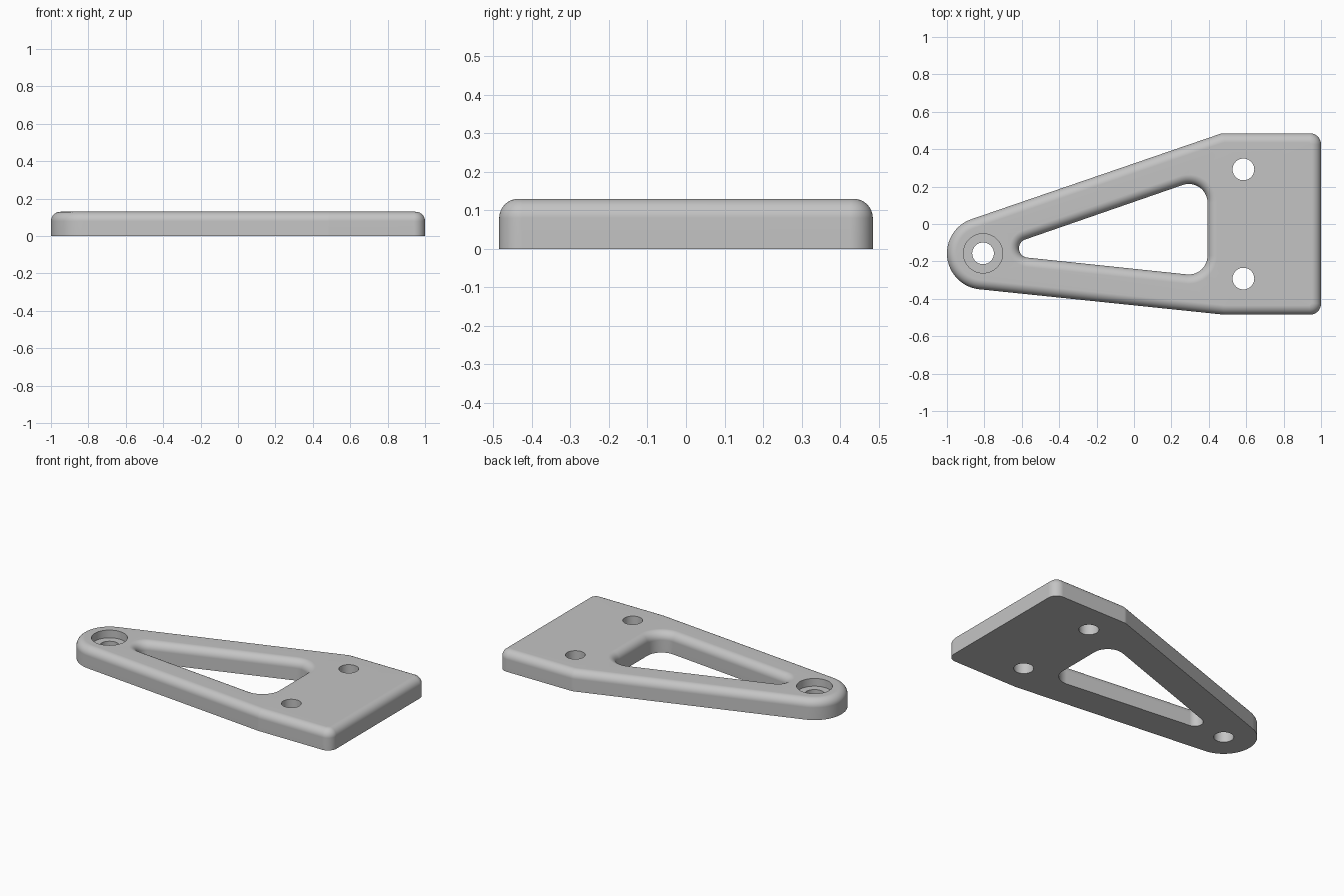
import bpy, bmesh
from math import atan2, acos, hypot, sin, cos, pi, tau, ceil

cube = bpy.data.objects.get("Cube")
if cube:
    bpy.data.objects.remove(cube)

HEIGHT = 0.13
FILLET = 0.05
STEP = pi / 30


def arcs(circles):
    """Start and sweep angle of each arc in a belt around counter-clockwise circles."""
    if len(circles) == 1:
        return [(0, tau)]
    normals = []
    for (x1, y1, r1), (x2, y2, r2) in zip(circles, circles[1:] + circles[:1]):
        dx, dy = x2 - x1, y2 - y1
        normals.append(atan2(dy, dx) - acos((r1 - r2) / hypot(dx, dy)))
    return [(normals[i - 1], (n - normals[i - 1]) % tau) for i, n in enumerate(normals)]


def outline(circles, grow):
    """Points of the belt, with every radius changed by grow."""
    points = []
    for (x, y, r), (start, sweep) in zip(circles, arcs(circles)):
        count = max(2, ceil(sweep / STEP))
        last = count if sweep == tau else count + 1
        for i in range(last):
            a = start + sweep * i / count
            points.append((x + (r + grow) * cos(a), y + (r + grow) * sin(a)))
    return points


def loft(bm, circles, profile):
    """Wall through rings of (grow, z); returns the bottom and top edge loops."""
    rings = [[bm.verts.new((x, y, z)) for x, y in outline(circles, grow)]
             for grow, z in profile]
    n = len(rings[0])
    for low, high in zip(rings, rings[1:]):
        for i in range(n):
            j = (i + 1) % n
            bm.faces.new((low[i], low[j], high[j], high[i]))
    return [[bm.edges.get((ring[i], ring[(i + 1) % n])) for i in range(n)]
            for ring in (rings[0], rings[-1])]


def rounded_top(direction, steps=8):
    """Straight wall with a quarter-round at the top edge."""
    profile = [(0, 0)]
    for i in range(steps + 1):
        a = pi / 2 * i / steps
        profile.append((direction * FILLET * (1 - cos(a)),
                        HEIGHT - FILLET + FILLET * sin(a)))
    return profile


# Outer edge, tapered window, counterbored tip hole and two bolt holes
tip = (-0.807, -0.157)
body = [(*tip, 0.193), (0.487, -0.425, 0.06), (0.94, -0.425, 0.06),
        (0.94, 0.425, 0.06), (0.48, 0.425, 0.06)]
window = [(-0.565, -0.13, 0.05), (0.293, -0.17, 0.1), (0.293, 0.114, 0.1)]
straight = [(0, 0), (0, HEIGHT)]
counterbore = [(0, 0), (0, 0.08), (0.047, 0.08), (0.047, HEIGHT)]

bm = bmesh.new()
walls = [loft(bm, body, rounded_top(-1)),
         loft(bm, window, rounded_top(1)),
         loft(bm, [(*tip, 0.058)], counterbore)]
for side in (-1, 1):
    walls.append(loft(bm, [(0.585, side * 0.292, 0.058)], straight))

# Flat underside and top face
for level, direction in ((0, -1), (1, 1)):
    edges = [e for wall in walls for e in wall[level]]
    bmesh.ops.triangle_fill(bm, use_beauty=True, edges=edges, normal=(0, 0, direction))
bmesh.ops.recalc_face_normals(bm, faces=bm.faces)

mesh = bpy.data.meshes.new("bracket_plate")
bm.to_mesh(mesh)
bm.free()
plate = bpy.data.objects.new("bracket_plate", mesh)
bpy.context.collection.objects.link(plate)

# Plain grey material
grey = bpy.data.materials.new("light_grey")
grey.use_nodes = True
colour = (0.55, 0.55, 0.55, 1)
grey.diffuse_color = colour
grey.node_tree.nodes["Principled BSDF"].inputs["Base Color"].default_value = colour
mesh.materials.append(grey)

# Smooth curves, crisp hole rims and clean flat faces
bpy.ops.object.select_all(action="DESELECT")
plate.select_set(True)
bpy.context.view_layer.objects.active = plate
bpy.ops.object.shade_smooth_by_angle(angle=pi / 6)
weighted = plate.modifiers.new("weighted_normals", "WEIGHTED_NORMAL")
weighted.keep_sharp = True
